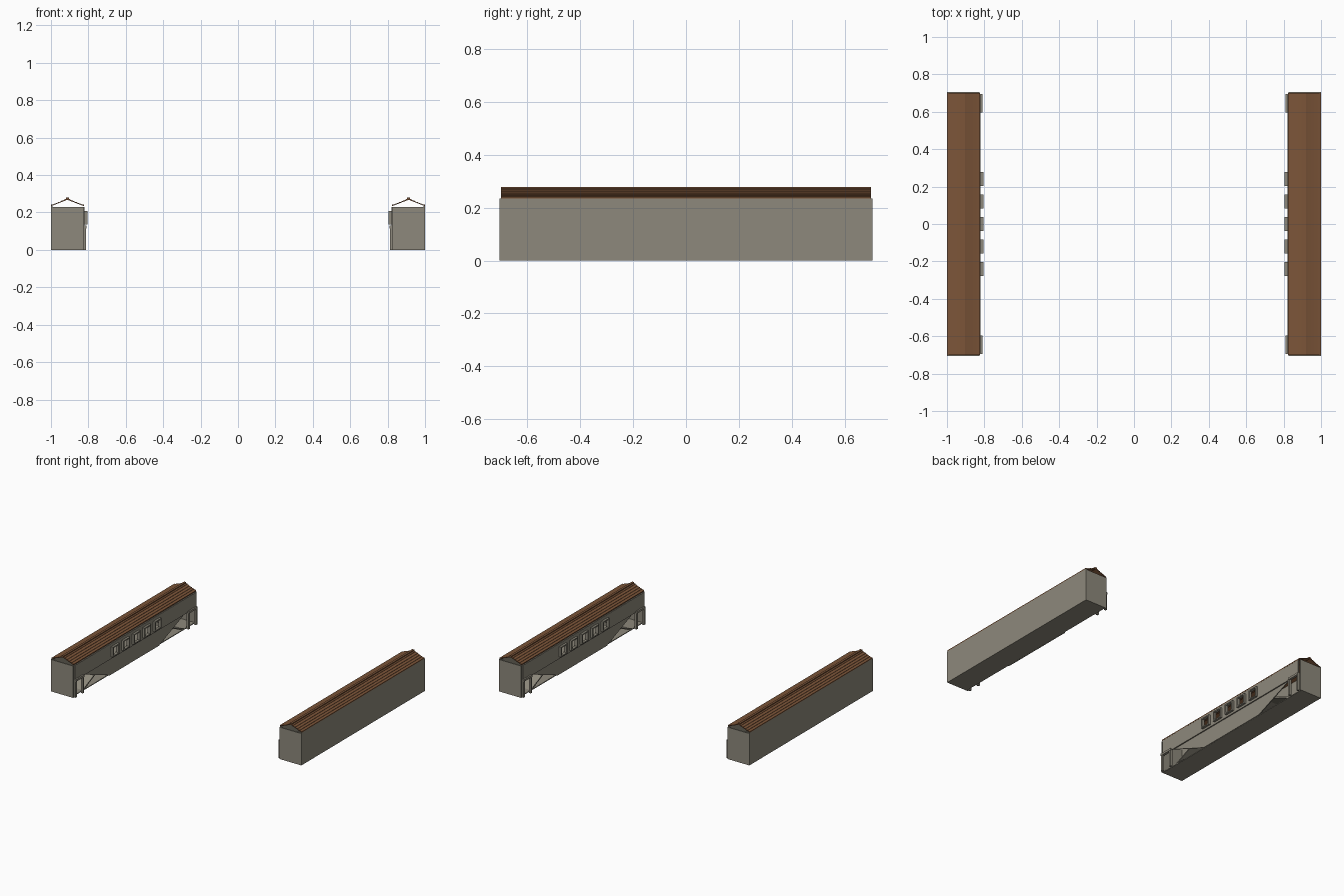
import bpy, bmesh

if "Cube" in bpy.data.objects:
    bpy.data.objects.remove(bpy.data.objects["Cube"])


def material(name, rgb):
    m = bpy.data.materials.new(name)
    m.diffuse_color = (*rgb, 1)
    m.use_nodes = True
    m.node_tree.nodes["Principled BSDF"].inputs["Base Color"].default_value = m.diffuse_color
    return m


STONE = material("stone", (0.27, 0.25, 0.20))
TILE = material("roof_tile", (0.20, 0.09, 0.04))
S = 1  # side being built: +1 right, -1 left


def box(name, x, y, z, mat=STONE):
    bm = bmesh.new()
    bmesh.ops.create_cube(bm, size=1)
    for v in bm.verts:
        v.co = (S * (x[0] if v.co.x < 0 else x[1]),
                y[0] if v.co.y < 0 else y[1],
                z[0] if v.co.z < 0 else z[1])
    finish(name, bm, mat)


def extrude(name, points, vec, mat=STONE):
    bm = bmesh.new()
    f = bm.faces.new([bm.verts.new((S * p[0], p[1], p[2])) for p in points])
    r = bmesh.ops.extrude_face_region(bm, geom=[f])
    vs = [g for g in r["geom"] if isinstance(g, bmesh.types.BMVert)]
    bmesh.ops.translate(bm, verts=vs, vec=(S * vec[0], vec[1], vec[2]))
    finish(name, bm, mat)


def finish(name, bm, mat):
    bmesh.ops.recalc_face_normals(bm, faces=bm.faces)
    me = bpy.data.meshes.new(name)
    bm.to_mesh(me)
    bm.free()
    me.materials.append(mat)
    bpy.context.collection.objects.link(bpy.data.objects.new(name, me))


def gallery():
    # Outer shell and floors
    box("outer_wall", (0.992, 1.0), (-0.705, 0.705), (0, 0.235))
    for e in (-1, 1):
        box("end_wall", (0.825, 0.992), sorted((e * 0.697, e * 0.705)), (0, 0.23))
    box("ground_floor", (0.835, 0.992), (-0.697, 0.697), (0, 0.006))
    box("upper_floor", (0.828, 0.992), (-0.3, 0.3), (0.12, 0.13))

    # Inner wall: sill and head bands with piers around five windows
    wx = (0.82, 0.828)
    box("wall_below_windows", wx, (-0.69, 0.69), (0.12, 0.14))
    box("wall_above_windows", wx, (-0.69, 0.69), (0.202, 0.23))
    centres = [i * 0.12 for i in range(-2, 3)]
    edges = [-0.69] + [c + s * 0.032 for c in centres for s in (-1, 1)] + [0.69]
    for a, b in zip(edges[::2], edges[1::2]):
        box("window_pier", wx, (a, b), (0.14, 0.202))

    # Window frames with a central upright
    fx = (0.805, 0.822)
    for c in centres:
        for s in (-1, 1):
            box("window_jamb", fx, sorted((c + s * 0.028, c + s * 0.038)), (0.135, 0.208))
        for z in (0.135, 0.2):
            box("window_rail", fx, (c - 0.038, c + 0.038), (z, z + 0.008))

    # Lower wall with slanted ends, and stairs behind it
    extrude("lower_wall", [(0.828, -0.28, 0), (0.828, 0.28, 0),
                           (0.828, 0.58, 0.12), (0.828, -0.58, 0.12)], (0.006, 0, 0))
    for e in (-1, 1):
        extrude("stair_ramp", [(0.836, e * 0.3, 0.13), (0.836, e * 0.58, 0.006),
                               (0.836, e * 0.56, 0.006), (0.836, e * 0.3, 0.12)], (0.156, 0, 0))
        # Doorway at each end: two posts and a lintel
        for a, b in ((0.597, 0.612), (0.68, 0.695)):
            box("door_post", (0.812, 0.828), sorted((e * a, e * b)), (0, 0.12))
        box("door_lintel", (0.81, 0.828), sorted((e * 0.597, e * 0.695)), (0.115, 0.13))

    # Tiled roof: stepped courses flaring at the eaves
    half, n, cx = 0.088, 5, 0.912
    right = []
    for i in range(n):
        for t in (i / n, (i + 1) / n):
            drop = 0.036 * (1.2 * t - 0.2 * t * t)
            lift = 0.0025 if t > i / n else 0
            right.append((cx + half * t, 0.275 - drop + lift))
    top = [(2 * cx - x, z) for x, z in reversed(right)] + right[1:]
    under = [(cx + half, 0.234), (cx, 0.268), (cx - half, 0.234)]
    extrude("tiled_roof", [(x, -0.7, z) for x, z in top + under], (0, 1.4, 0), TILE)
    box("roof_ridge", (cx - 0.008, cx + 0.008), (-0.7, 0.7), (0.27, 0.279), TILE)


for S in (-1, 1):
    gallery()
